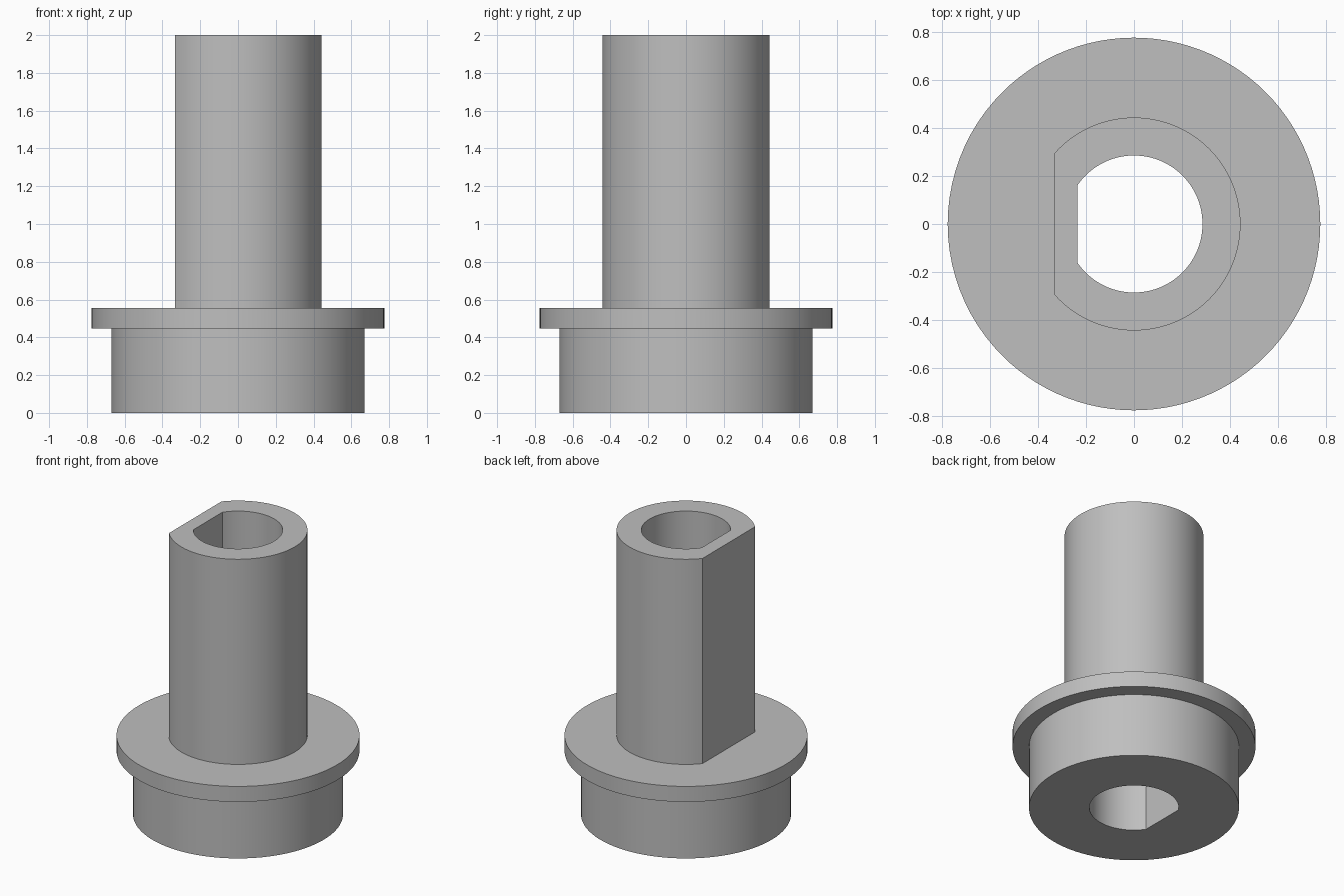
import bpy
import bmesh
from math import acos, cos, sin, pi, radians

ARC, CLOSE = 80, 20      # segments on the main arc and on the closing side

cube = bpy.data.objects.get("Cube")
if cube:
    bpy.data.objects.remove(cube, do_unlink=True)

# Plain grey metal
grey = bpy.data.materials.new("grey_metal")
grey.use_nodes = True
colour = (0.52, 0.52, 0.52, 1)
grey.diffuse_color = colour
bsdf = next(n for n in grey.node_tree.nodes if n.type == 'BSDF_PRINCIPLED')
bsdf.inputs["Base Color"].default_value = colour


def section(radius, cut, flat):
    """Outline of a circle; with flat, the -x side is cut straight across."""
    corner = pi - acos(cut)          # cut = flat distance / radius
    angles = [-corner + 2 * corner * i / ARC for i in range(ARC)]
    points = [(radius * cos(a), radius * sin(a)) for a in angles]
    for i in range(CLOSE):
        a = corner + 2 * (pi - corner) * i / CLOSE
        x, y = radius * cos(a), radius * sin(a)
        if flat:
            x = -radius * cut
            y = radius * sin(corner) * (1 - 2 * i / CLOSE)
        points.append((x, y))
    return points


# Outlines of each step
SHAFT_CUT, BORE_CUT = 0.333 / 0.443, 0.235 / 0.285
base = section(0.67, SHAFT_CUT, False)
flange = section(0.775, SHAFT_CUT, False)
shaft = section(0.443, SHAFT_CUT, True)
bore = section(0.285, BORE_CUT, True)

# Heights of each step
FLANGE_BOTTOM, FLANGE_TOP, TOP = 0.447, 0.556, 2.0

# Closed skin: up the outside, then back down the through bore
steps = [
    (base, 0), (base, FLANGE_BOTTOM),
    (flange, FLANGE_BOTTOM), (flange, FLANGE_TOP),
    (shaft, FLANGE_TOP), (shaft, TOP),
    (bore, TOP), (bore, 0),
]
bm = bmesh.new()
rings = [[bm.verts.new((x, y, z)) for x, y in outline] for outline, z in steps]
for low, high in zip(rings, rings[1:] + rings[:1]):
    for i in range(len(low)):
        j = (i + 1) % len(low)
        bm.faces.new((low[i], low[j], high[j], high[i]))
bmesh.ops.recalc_face_normals(bm, faces=bm.faces)

mesh = bpy.data.meshes.new("flanged_bushing")
bm.to_mesh(mesh)
bm.free()
mesh.materials.append(grey)
bushing = bpy.data.objects.new("flanged_bushing", mesh)
bpy.context.collection.objects.link(bushing)

# Smooth round walls, sharp rims and flats
bpy.ops.object.select_all(action='DESELECT')
bushing.select_set(True)
bpy.context.view_layer.objects.active = bushing
bpy.ops.object.shade_smooth_by_angle(angle=radians(25))
